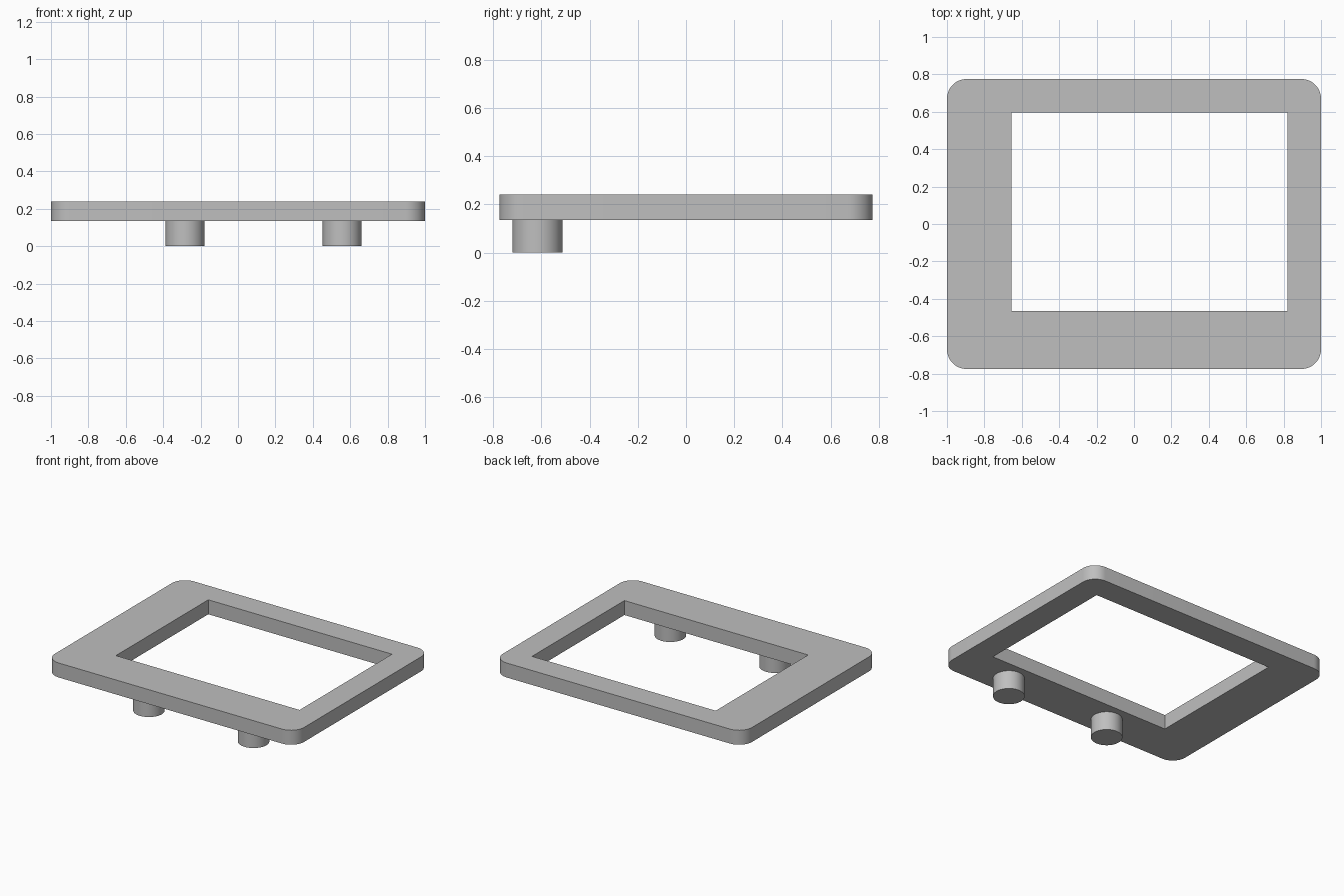
import bpy
import bmesh
import math

cube = bpy.data.objects.get("Cube")
if cube:
    bpy.data.objects.remove(cube, do_unlink=True)

grey = bpy.data.materials.new("mid grey")
grey.use_nodes = True
colour = (0.52, 0.52, 0.52, 1)
grey.diffuse_color = colour
grey.node_tree.nodes["Principled BSDF"].inputs["Base Color"].default_value = colour

PLATE_BOTTOM, PLATE_TOP = 0.135, 0.24
HALF_X, HALF_Y, CORNER = 1.0, 0.775, 0.105


def rounded_rectangle(half_x, half_y, radius, steps=12):
    points = []
    for quarter, (sx, sy) in enumerate([(1, 1), (-1, 1), (-1, -1), (1, -1)]):
        for i in range(steps + 1):
            a = (quarter + i / steps) * math.pi / 2
            points.append((sx * (half_x - radius) + radius * math.cos(a),
                           sy * (half_y - radius) + radius * math.sin(a)))
    return points


def extruded_object(name, loops, bottom, top):
    """Fill closed outlines (holes included) and extrude them upward."""
    bm = bmesh.new()
    edges = []
    for loop in loops:
        verts = [bm.verts.new((x, y, bottom)) for x, y in loop]
        edges += [bm.edges.new((v, verts[i - 1])) for i, v in enumerate(verts)]
    bmesh.ops.triangle_fill(bm, edges=edges, use_beauty=True)
    result = bmesh.ops.extrude_face_region(bm, geom=bm.faces[:], use_keep_orig=True)
    moved = [g for g in result["geom"] if isinstance(g, bmesh.types.BMVert)]
    bmesh.ops.translate(bm, verts=moved, vec=(0, 0, top - bottom))
    bmesh.ops.recalc_face_normals(bm, faces=bm.faces[:])
    mesh = bpy.data.meshes.new(name)
    bm.to_mesh(mesh)
    bm.free()
    mesh.materials.append(grey)
    obj = bpy.data.objects.new(name, mesh)
    bpy.context.collection.objects.link(obj)
    bpy.ops.object.select_all(action="DESELECT")
    obj.select_set(True)
    bpy.context.view_layer.objects.active = obj
    bpy.ops.object.shade_smooth_by_angle(angle=math.radians(30))
    return obj


# Frame plate with an off-centre rectangular opening
outline = rounded_rectangle(HALF_X, HALF_Y, CORNER)
opening = [(-0.655, -0.465), (0.82, -0.465), (0.82, 0.595), (-0.655, 0.595)]
extruded_object("frame_plate", [outline, opening], PLATE_BOTTOM, PLATE_TOP)

# Two round pegs under the wide front rail
for name, x in (("right_peg", -0.283), ("left_peg", 0.557)):
    bpy.ops.mesh.primitive_cylinder_add(vertices=48, radius=0.104, depth=PLATE_BOTTOM,
                                        location=(x, -0.617, PLATE_BOTTOM / 2))
    peg = bpy.context.object
    peg.name = name
    peg.data.materials.append(grey)
    bpy.ops.object.shade_smooth_by_angle(angle=math.radians(30))
